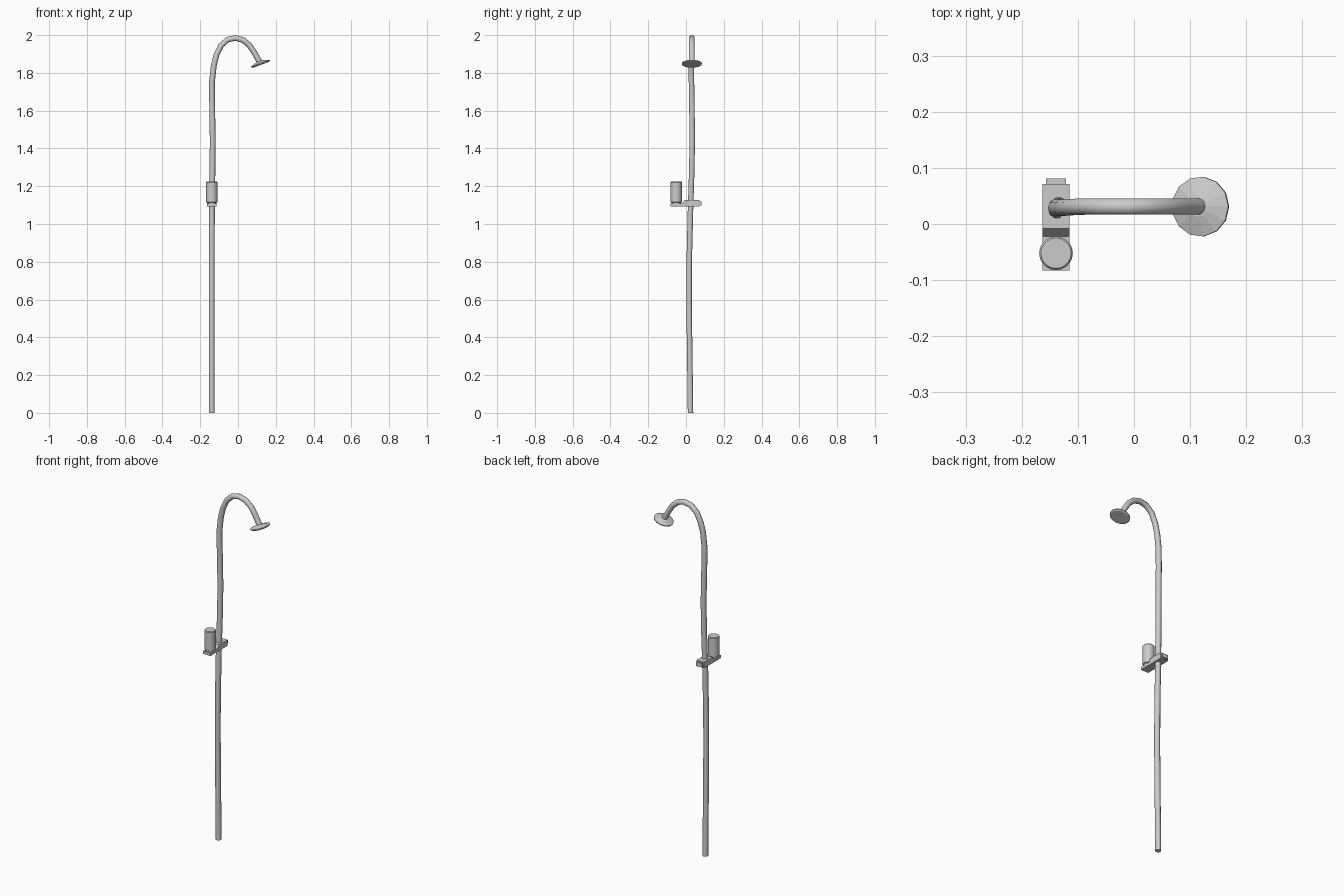
import bpy, bmesh, math
from mathutils import Matrix, Vector

if "Cube" in bpy.data.objects:
    bpy.data.objects.remove(bpy.data.objects["Cube"])


def finish(bm, name, smooth=None):
    bmesh.ops.recalc_face_normals(bm, faces=bm.faces)
    me = bpy.data.meshes.new(name)
    bm.to_mesh(me)
    bm.free()
    ob = bpy.data.objects.new(name, me)
    bpy.context.collection.objects.link(ob)
    if smooth:
        bpy.ops.object.select_all(action='DESELECT')
        ob.select_set(True)
        bpy.context.view_layer.objects.active = ob
        bpy.ops.object.shade_smooth_by_angle(angle=math.radians(smooth))
    return ob


def lathe(name, profile, sides, matrix, smooth=None):
    """Solid of revolution from (radius, height) pairs."""
    bm = bmesh.new()
    rings = []
    for r, z in profile:
        rings.append([bm.verts.new((r * math.cos(2 * math.pi * i / sides),
                                    r * math.sin(2 * math.pi * i / sides), z))
                      for i in range(sides)])
    for a, b in zip(rings, rings[1:]):
        for i in range(sides):
            j = (i + 1) % sides
            bm.faces.new((a[i], a[j], b[j], b[i]))
    bm.faces.new(rings[0])
    bm.faces.new(rings[-1])
    bm.transform(matrix)
    return finish(bm, name, smooth)


def extrude_x(name, outline, x0, x1):
    """Side outline (y, z) extruded across x."""
    bm = bmesh.new()
    f = bm.faces.new([bm.verts.new((x0, y, z)) for y, z in outline])
    new = bmesh.ops.extrude_face_region(bm, geom=[f])['geom']
    bmesh.ops.translate(bm, vec=(x1 - x0, 0, 0),
                        verts=[v for v in new if isinstance(v, bmesh.types.BMVert)])
    return finish(bm, name)


# Pipe: slightly wavy riser with a gooseneck
path = [(-.139, .024, 0), (-.139, .020, .30), (-.139, .016, .60), (-.139, .017, .80),
        (-.138, .024, 1.08), (-.135, .031, 1.30), (-.134, .033, 1.45), (-.137, .031, 1.65),
        (-.138, .029, 1.75), (-.128, .029, 1.84), (-.114, .030, 1.895), (-.090, .031, 1.945),
        (-.055, .031, 1.976), (-.013, .031, 1.985), (.027, .031, 1.974), (.060, .031, 1.947),
        (.086, .031, 1.908), (.117, .031, 1.853)]
cu = bpy.data.curves.new("pipe", 'CURVE')
cu.dimensions = '3D'
cu.bevel_depth = .0152
cu.bevel_resolution = 3
cu.use_fill_caps = True
sp = cu.splines.new('POLY')
sp.points.add(len(path) - 1)
for p, co in zip(sp.points, path):
    p.co = (*co, 1)
sp.use_smooth = True
pipe = bpy.data.objects.new("pipe", cu)
bpy.context.collection.objects.link(pipe)
bpy.ops.object.select_all(action='DESELECT')
pipe.select_set(True)
bpy.context.view_layer.objects.active = pipe
bpy.ops.object.convert(target='MESH')
bpy.ops.object.shade_smooth_by_angle(angle=math.radians(50))

# Shower head: tilted shallow disc
tilt = Matrix.Translation((.118, .031, 1.850)) @ Matrix.Rotation(math.radians(-20), 4, 'Y')
lathe("shower_head", [(.046, -.008), (.0535, -.004), (.0535, .001), (.018, .012)], 13, tilt)

# Bracket: clamp block stepping down to a front shelf
extrude_x("bracket", [(-.083, 1.092), (-.008, 1.092), (.071, 1.092), (.071, 1.126),
                      (-.008, 1.126), (-.022, 1.108), (-.083, 1.108)], -.163, -.115)
extrude_x("bracket_rear_nub", [(.070, 1.098), (.081, 1.098), (.081, 1.120), (.070, 1.120)],
          -.157, -.121)

# Container standing on the shelf
lathe("container", [(.025, 1.107), (.025, 1.114), (.030, 1.117), (.030, 1.221), (.027, 1.225)],
      20, Matrix.Translation((-.139, -.052, 0)), 35)
